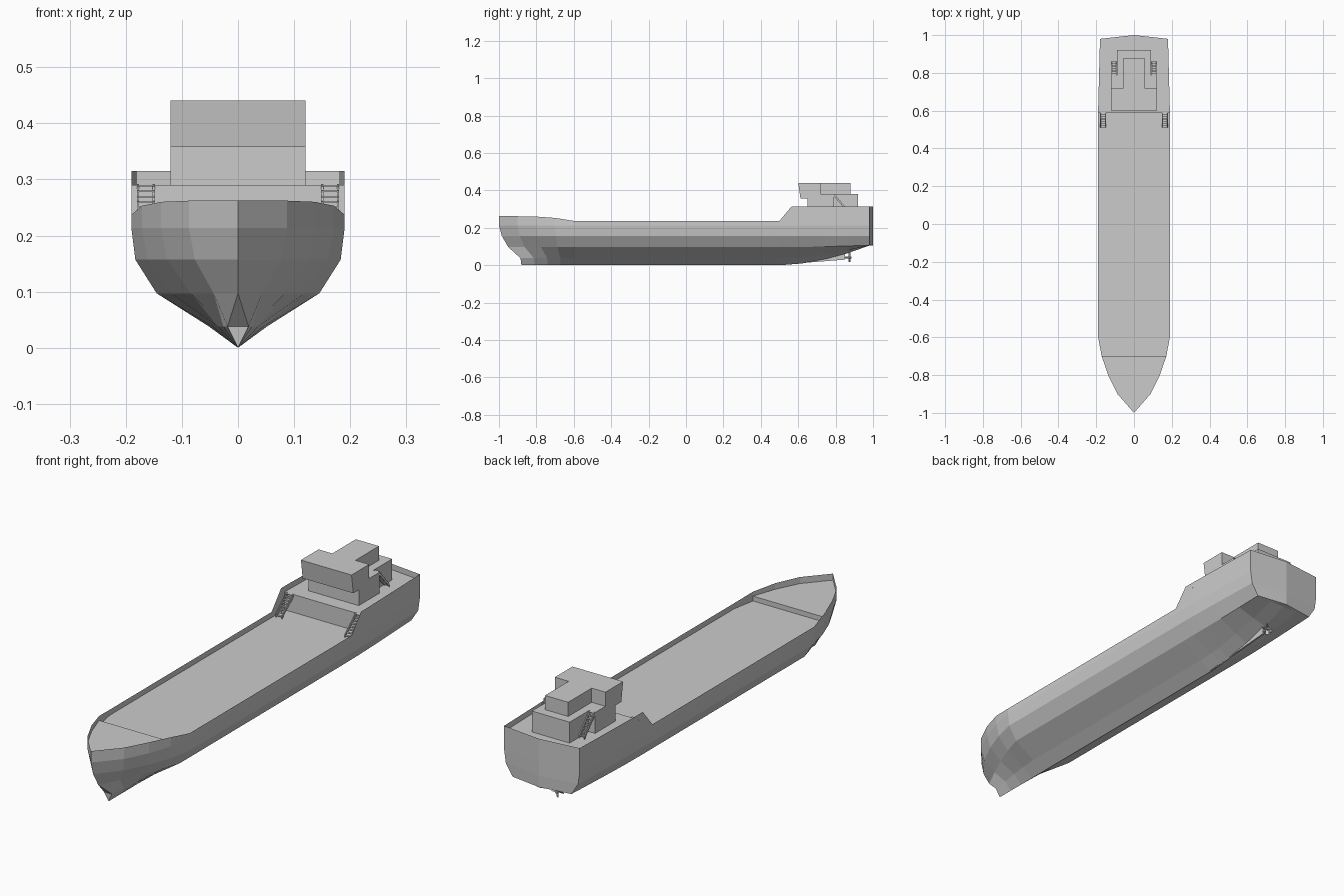
import bpy, bmesh, math
from mathutils import Matrix

if "Cube" in bpy.data.objects:
    bpy.data.objects.remove(bpy.data.objects["Cube"])


def finish(name, bm, mirror=False):
    bmesh.ops.remove_doubles(bm, verts=bm.verts, dist=1e-5)
    bmesh.ops.recalc_face_normals(bm, faces=bm.faces)
    me = bpy.data.meshes.new(name)
    bm.to_mesh(me)
    bm.free()
    ob = bpy.data.objects.new(name, me)
    bpy.context.collection.objects.link(ob)
    if mirror:
        m = ob.modifiers.new("mirror", 'MIRROR')
        m.use_clip = True
        m.merge_threshold = 1e-4
    return ob


def lerp(x, pts):
    for (x0, v0), (x1, v1) in zip(pts, pts[1:]):
        if x <= x1:
            return v0 + (v1 - v0) * max(0, x - x0) / (x1 - x0)
    return pts[-1][1]


def prism(bm, pts, vec):
    """Closed polygon swept along vec."""
    a = [bm.verts.new(p) for p in pts]
    b = [bm.verts.new([p[i] + vec[i] for i in range(3)]) for p in pts]
    bm.faces.new(a)
    bm.faces.new(b[::-1])
    for i in range(len(a)):
        j = (i + 1) % len(a)
        bm.faces.new((a[i], a[j], b[j], b[i]))


# hull rows: height, half breadth, stem y, bow fullness, stern height, stern half breadth
ROWS = [
    (0.000, 0.000, -0.880, (0, 0, 0, 0, 0), 0.105, 0.0),
    (0.038, 0.052, -0.885, (.36, .5, .7, .88, 1), 0.105, 0.07),
    (0.097, 0.145, -0.950, (0, .30, .58, .82, 1), 0.107, 0.140),
    (0.157, 0.183, -0.985, (0, .42, .69, .88, 1), 0.157, 0.172),
    (0.213, 0.190, -1.000, (0, .46, .72, .90, 1), 0.213, 0.180),
    (0.237, 0.190, -1.000, (0, .46, .72, .90, 1), 0.315, 0.180),
]
SHEER = [(-1, .262), (-.9, .262), (-.8, .260), (-.7, .253), (-.6, .237),
         (.5, .237), (.565, .315), (1, .315)]
RISE = [(.5, 0), (.62, .09), (.74, .29), (.86, .6), (.98, 1)]
STERN = (.5, .565, .62, .74, .86, .98)

bm = bmesh.new()
grid = []
for k, (z, hb, stem, full, zs, xs) in enumerate(ROWS):
    row = []
    for i, f in enumerate(full):
        y = stem + (-0.6 - stem) * i / 4
        row.append((hb * f, y, lerp(y, SHEER) if k == 5 else z))
    for y in STERN:
        r = lerp(y, RISE)
        zz = lerp(y, SHEER) if k == 5 else z + (zs - z) * r
        row.append((hb + (xs - hb) * max(0, (y - .6) / .38), y, zz))
    row.append((0, 1.0, zs))
    grid.append([bm.verts.new(p) for p in row])
for a, b in zip(grid, grid[1:]):
    for i in range(len(a) - 1):
        bm.faces.new((a[i], a[i + 1], b[i + 1], b[i]))
# small flat foot of the stem
c = bm.verts.new((0, -0.885, 0.038))
bm.faces.new((c, grid[0][0], grid[1][0]))
bm.faces.new((c, grid[1][0], grid[2][0]))
bmesh.ops.dissolve_degenerate(bm, dist=1e-5, edges=bm.edges)
finish("hull", bm, True)

# decks inside the bulwark, with the steps between them
EDGE = [(-1, 0), (-.9, .0874), (-.8, .1368), (-.7, .171), (-.6, .19), (.6, .19), (.98, .18), (1, 0)]


def deck(name, y0, y1, z):
    b = bmesh.new()
    ys = [y0] + [y for y, _ in EDGE if y0 < y < y1] + [y1]
    pts = []
    for y in ys:
        pts.append((lerp(y, EDGE), y, z))
    pts += [(-x, y, zz) for x, y, zz in reversed(pts) if x > 1e-6]
    b.faces.new([b.verts.new(p) for p in pts])
    finish(name, b)


def step(name, y, z0, z1):
    b = bmesh.new()
    w = lerp(y, EDGE)
    b.faces.new([b.verts.new(p) for p in ((-w, y, z0), (w, y, z0), (w, y, z1), (-w, y, z1))])
    finish(name, b)


deck("forecastle_deck", -1, -.7, .234)
deck("main_deck", -.7, .588, .213)
deck("poop_deck", .588, 1, .29)
step("forecastle_step", -.7, .213, .234)
step("poop_bulkhead", .588, .213, .29)


# stairs, mirrored to both sides
def stairs(name, x0, x1, y0, z0, y1, z1, n=8):
    b = bmesh.new()
    dy, dz, t = (y1 - y0) / n, (z1 - z0) / n, .004
    for i in range(n):
        y, z = y0 + dy * i, z0 + dz * (i + 1) - .003
        prism(b, [(x0, y, z), (x1, y, z), (x1, y + dy, z), (x0, y + dy, z)], (0, 0, .003))
    for x in (x0, x1 - t):
        prism(b, [(x, y0, z0), (x, y0, z0 + .014), (x, y1, z1 + .002), (x, y1, z1 - .012)], (t, 0, 0))
    finish(name, b, True)


stairs("deck_stairs", .148, .18, .512, .213, .588, .29)
stairs("house_stairs", .092, .12, .86, .29, .79, .38)


# superstructure: stepped lower house and T-shaped wheelhouse
def block(name, half, z0, z1, rake=0):
    pts = half + [(-x, y) for x, y in reversed(half)]
    b = bmesh.new()
    prism(b, [(x, y, z0) for x, y in pts], (0, 0, z1 - z0))
    front = min(y for _, y in pts)
    for v in b.verts:
        if v.co.y < front + 1e-4 and v.co.z < z0 + 1e-4:
            v.co.y += rake
    finish(name, b)


block("lower_house", [(.12, .65), (.12, .79), (.09, .79), (.09, .92)], .29, .38)
block("wheelhouse", [(.1205, .60), (.1205, .72), (.055, .72), (.055, .88)], .358, .441, .012)

# skeg and propeller
bm = bmesh.new()
prism(bm, [(-.004, .5, .002), (-.004, .62, .012), (-.004, .85, .03),
           (-.004, .85, .066), (-.004, .7, .03)], (.008, 0, 0))
finish("skeg", bm)

bm = bmesh.new()
hub = Matrix.Translation((0, .865, .042)) @ Matrix.Rotation(math.pi / 2, 4, 'X')
bmesh.ops.create_cone(bm, cap_ends=True, segments=8, radius1=.006, radius2=.006, depth=.04, matrix=hub)
for i in range(4):
    m = (Matrix.Translation((0, .873, .042)) @ Matrix.Rotation(i * math.pi / 2, 4, 'Y')
         @ Matrix.Translation((0, 0, .015)) @ Matrix.Rotation(.6, 4, 'Z')
         @ Matrix.Diagonal((.014, .003, .022, 1)))
    bmesh.ops.create_cube(bm, size=1, matrix=m)
finish("propeller", bm)
